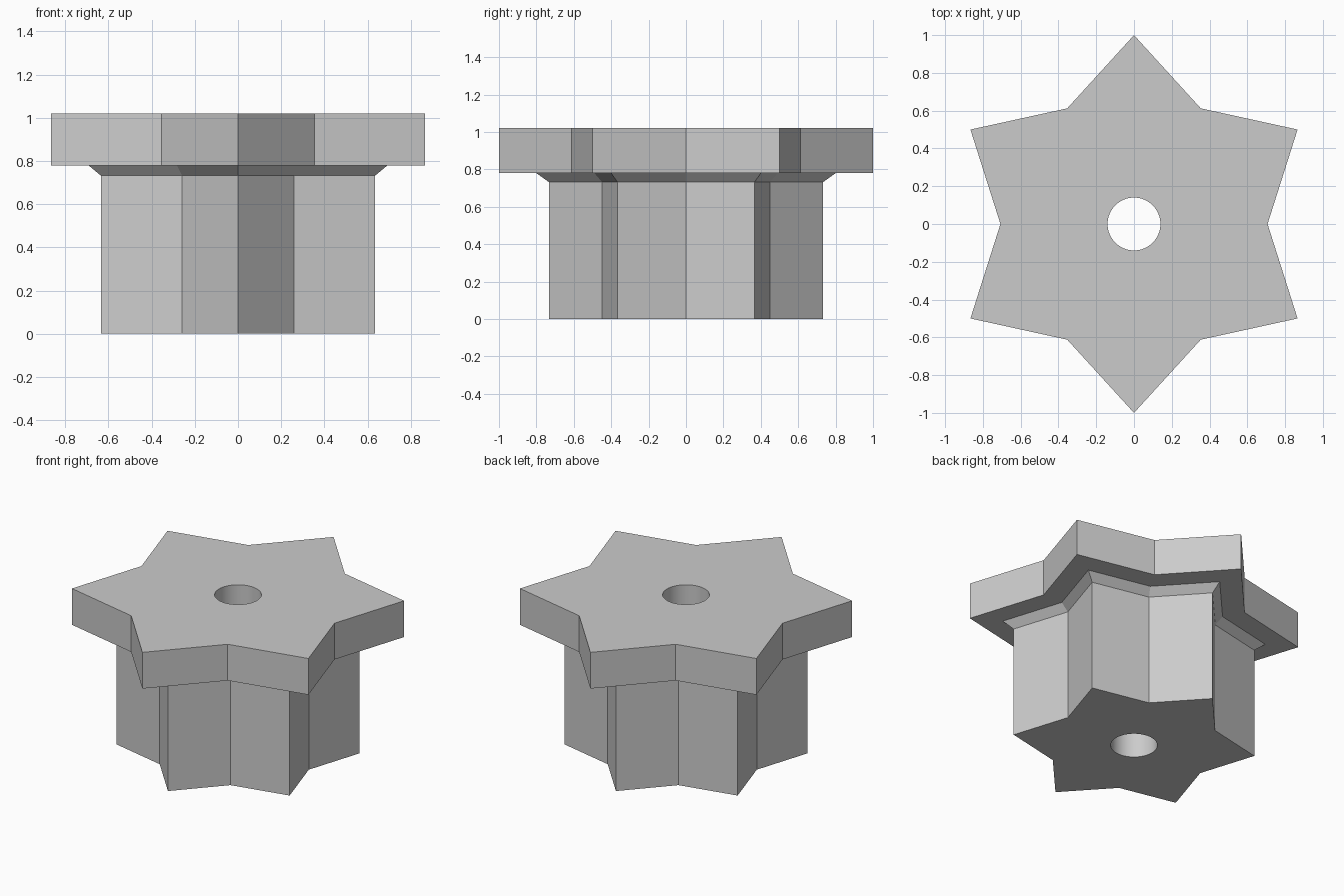
import bpy
import bmesh
from math import sin, cos, pi

cube = bpy.data.objects.get("Cube")
if cube:
    bpy.data.objects.remove(cube, do_unlink=True)

POINTS = 6                 # star tips
CORNERS = POINTS * 2
STEPS = 5                  # bore segments per star edge
BORE = 0.14
INNER = 0.707              # valley radius relative to tip radius

# Single grey material
grey = bpy.data.materials.new("grey")
grey.use_nodes = True
color = (0.6, 0.6, 0.6, 1)
grey.diffuse_color = color
grey.node_tree.nodes["Principled BSDF"].inputs["Base Color"].default_value = color

bm = bmesh.new()


def ring(count, z, radius):
    """Closed ring of vertices; radius is a function of the index."""
    return [bm.verts.new((radius(i) * cos(2 * pi * i / count),
                          radius(i) * sin(2 * pi * i / count), z))
            for i in range(count)]


def star(size, z):
    return ring(CORNERS, z, lambda i: size if i % 2 else size * INNER)


def skin(a, b):
    """Quad wall between two rings of equal length."""
    n = len(a)
    return [bm.faces.new((a[i], a[(i + 1) % n], b[(i + 1) % n], b[i]))
            for i in range(n)]


def cap(outer, hole):
    """Flat cap from the star outline to the round bore."""
    for i in range(CORNERS):
        arc = [hole[(i * STEPS + k) % len(hole)] for k in range(STEPS, -1, -1)]
        bm.faces.new([outer[i], outer[(i + 1) % CORNERS]] + arc)


# Star stem, flared neck, ledge and wide star head
TOP = 1.02
profile = [(0.733, 0), (0.733, 0.732), (0.8, 0.78), (1, 0.78), (1, TOP)]
stars = [star(size, z) for size, z in profile]
for low, high in zip(stars, stars[1:]):
    skin(low, high)

# Round bore through the axis
bore = [ring(CORNERS * STEPS, z, lambda i: BORE) for z in (0, TOP)]
for face in skin(*bore):
    face.smooth = True
cap(stars[0], bore[0])
cap(stars[-1], bore[1])
bmesh.ops.recalc_face_normals(bm, faces=bm.faces)

mesh = bpy.data.meshes.new("star_knob")
bm.to_mesh(mesh)
bm.free()
mesh.materials.append(grey)
knob = bpy.data.objects.new("star_knob", mesh)
bpy.context.collection.objects.link(knob)

# Smooth bore, crisp star edges
bpy.ops.object.select_all(action="DESELECT")
knob.select_set(True)
bpy.context.view_layer.objects.active = knob
bpy.ops.object.shade_smooth_by_angle(angle=pi / 9)
